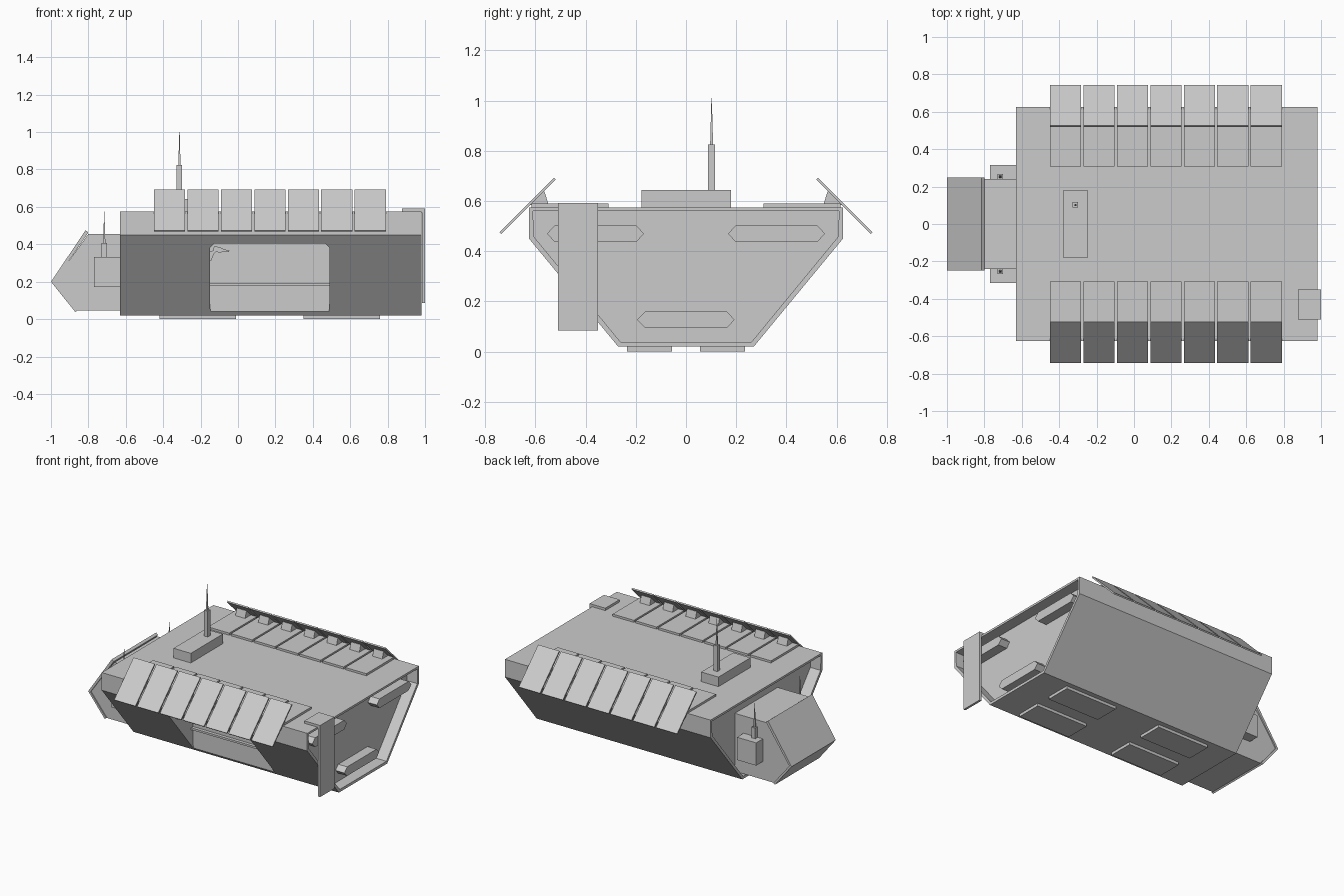
import bpy, bmesh
from mathutils import Vector

if "Cube" in bpy.data.objects:
    bpy.data.objects.remove(bpy.data.objects["Cube"])


def finish(name, bm):
    bmesh.ops.recalc_face_normals(bm, faces=bm.faces)
    me = bpy.data.meshes.new(name)
    bm.to_mesh(me)
    bm.free()
    ob = bpy.data.objects.new(name, me)
    bpy.context.collection.objects.link(ob)
    return ob


def prism_bm(pts, axis, a, b):
    """Extrude a 2D profile from a to b along axis (x: yz, y: xz, z: xy)."""
    put = {'x': lambda u, v, w: (w, u, v),
           'y': lambda u, v, w: (u, w, v),
           'z': lambda u, v, w: (u, v, w)}[axis]
    bm = bmesh.new()
    lo = [bm.verts.new(put(u, v, a)) for u, v in pts]
    hi = [bm.verts.new(put(u, v, b)) for u, v in pts]
    caps = [bm.faces.new(lo), bm.faces.new(hi)]
    n = len(pts)
    for i in range(n):
        j = (i + 1) % n
        bm.faces.new((lo[i], lo[j], hi[j], hi[i]))
    bmesh.ops.recalc_face_normals(bm, faces=bm.faces)
    return bm, caps


def prism(name, pts, axis, a, b):
    return finish(name, prism_bm(pts, axis, a, b)[0])


def box(name, x0, x1, y0, y1, z0, z1):
    return prism(name, [(x0, y0), (x1, y0), (x1, y1), (x0, y1)], 'z', z0, z1)


def antenna(name, x, y, z0, z1, z2, r):
    """Square mast with a stepped collar and a thin tapering spike."""
    bm = bmesh.new()
    rings = [(z0, r), (z1, r), (z1, r * .4), (z1 + (z2 - z1) * .15, r * .35), (z2, r * .06)]
    loops = [[bm.verts.new((x + sx * s, y + sy * s, z))
              for sx, sy in ((-1, -1), (1, -1), (1, 1), (-1, 1))] for z, s in rings]
    bm.faces.new(loops[0])
    bm.faces.new(loops[-1])
    for p, q in zip(loops, loops[1:]):
        for i in range(4):
            j = (i + 1) % 4
            bm.faces.new((p[i], p[j], q[j], q[i]))
    return finish(name, bm)


# Hull: six-sided section, with a rimmed recess at each end
section = [(-.27, .02), (.27, .02), (.625, .45), (.625, .575), (-.625, .575), (-.625, .45)]
bm, caps = prism_bm(section, 'x', -.63, .98)
for cap in caps:
    normal = cap.normal.copy()
    bmesh.ops.inset_region(bm, faces=[cap], thickness=.021)
    inner = bmesh.ops.extrude_discrete_faces(bm, faces=[cap])['faces'][0]
    bmesh.ops.translate(bm, verts=inner.verts, vec=normal * -.08)
hull = finish('hull', bm)

# Doorway cut into the front slope
cutter = prism('doorway_cutter', [(-.15, .06), (-.145, .04), (.485, .04), (.49, .06),
               (.49, .38), (.465, .405), (-.125, .405), (-.15, .38)], 'y', -.9, -.287)
cutter.hide_render = True
mod = hull.modifiers.new('doorway', 'BOOLEAN')
mod.object = cutter
mod.operation = 'DIFFERENCE'
mod.solver = 'EXACT'
bpy.context.view_layer.objects.active = hull
bpy.ops.object.modifier_apply(modifier='doorway')
bpy.data.objects.remove(cutter)
box('doorway_ledge', -.15, .49, -.31, -.28, .178, .192)

# Small mounted gun in the doorway
gy = -.46
prism('gun_body', [(-.135, .37), (-.10, .355), (-.075, .36), (-.08, .378), (-.125, .392)],
      'y', gy - .012, gy + .012)
prism('gun_barrel', [(-.085, .363), (-.048, .358), (-.046, .368), (-.083, .374)],
      'y', gy - .006, gy + .006)
prism('gun_mount', [(-.15, .31), (-.145, .31), (-.128, .35), (-.11, .365), (-.115, .375), (-.15, .36)],
      'y', gy - .006, gy + .006)

# Cab at the -x end with overhanging face plates
prism('cab', [(-.985, .2), (-.80, .455), (-.55, .455), (-.55, .045), (-.86, .045)], 'y', -.24, .24)
prism('cab_face_plate', [(-1, .2), (-.815, .475), (-.80, .463), (-.982, .2),
                         (-.858, .047), (-.87, .038)], 'y', -.248, .248)

for s, side in ((-1, 'front'), (1, 'back')):
    # Side pods on the cab
    y0, y1 = sorted((s * .235, s * .315))
    box(f'pod_{side}', -.77, -.62, y0, y1, .172, .333)
    antenna(f'pod_antenna_{side}', -.715, s * .253, .33, .408, .575, .0145)

    # Roof plates, tilted panels and brackets
    for i in range(7):
        x = -.45 + i * .179
        y0, y1 = sorted((s * .308, s * .615))
        box(f'roof_plate_{side}_{i}', x, x + .166, y0, y1, .57, .59)
        prism(f'panel_{side}_{i}', [(s * u, v) for u, v in
              ((.519, .685), (.526, .692), (.743, .475), (.736, .468))], 'x', x, x + .166)
        prism(f'bracket_{side}_{i}', [(s * u, v) for u, v in
              ((.547, .585), (.62, .585), (.572, .638), (.564, .638))], 'x', x + .045, x + .121)

    # Upper lozenges in the +x recess, and pads under the belly
    prism(f'end_lozenge_{side}', [(s * u, v) for u, v in
          ((.168, .47), (.197, .437), (.523, .437), (.554, .47), (.523, .502), (.197, .502))],
          'x', .89, .97)
    y0, y1 = sorted((s * .055, s * .235))
    for j, (xa, xb) in enumerate(((-.42, -.01), (.35, .76))):
        box(f'belly_pad_{side}_{j}', xa, xb, y0, y1, 0, .025)

prism('end_lozenge_low', [(-.195, .127), (-.164, .095), (.164, .095), (.193, .127),
                          (.164, .159), (-.164, .159)], 'x', .89, .97)

# Folded plate hanging over the +x end
prism('hanging_plate', [(.877, .57), (.984, .57), (.984, .085), (1, .085), (1, .592), (.877, .592)],
      'y', -.51, -.35)

# Roof housing and main antenna
box('roof_housing', -.38, -.245, -.178, .18, .57, .643)
antenna('main_antenna', -.313, .102, .64, .825, 1.01, .0145)
